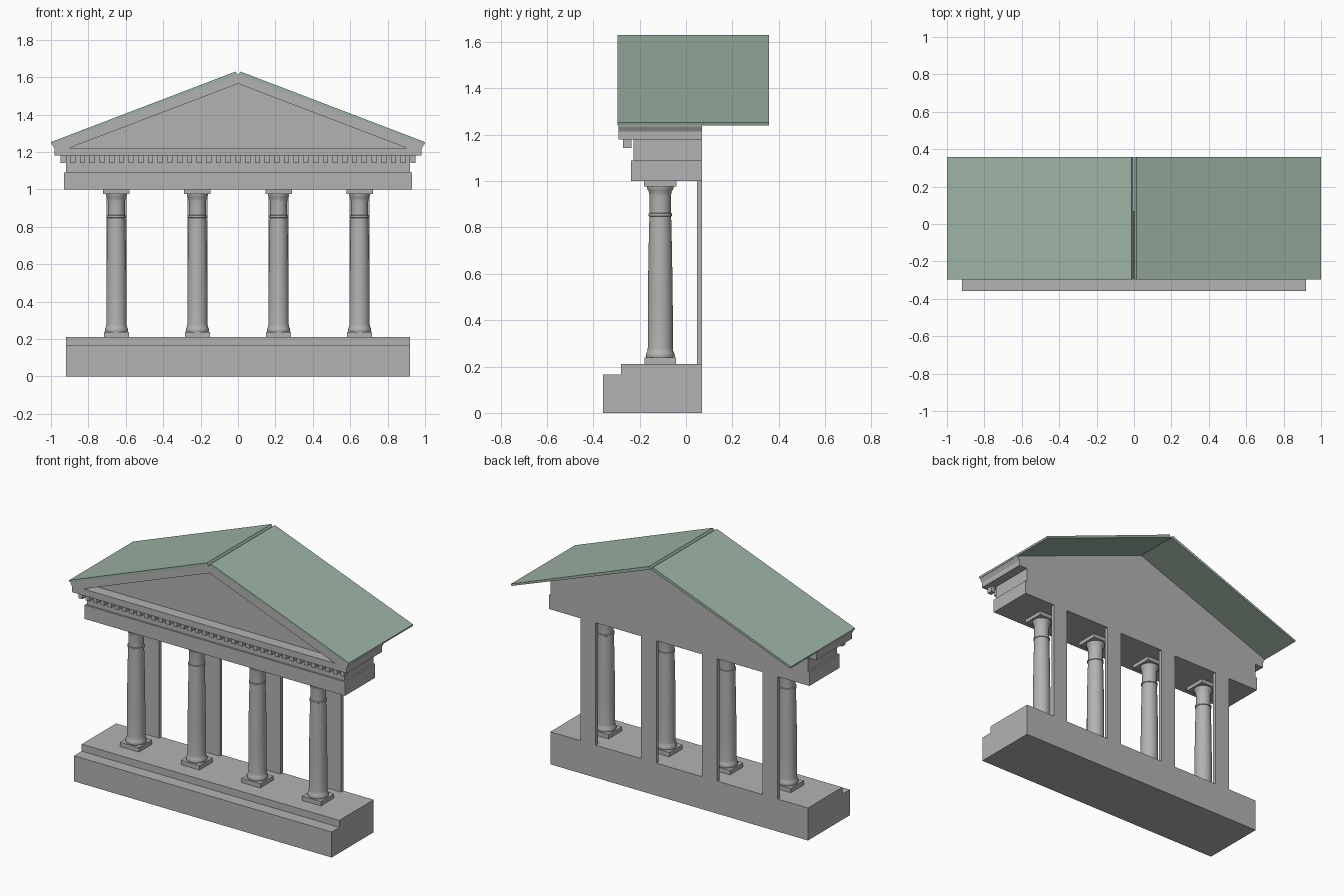
import bpy, bmesh, math

if "Cube" in bpy.data.objects:
    bpy.data.objects.remove(bpy.data.objects["Cube"])

def material(name, rgb):
    m = bpy.data.materials.new(name)
    m.diffuse_color = (*rgb, 1)
    m.use_nodes = True
    m.node_tree.nodes["Principled BSDF"].inputs["Base Color"].default_value = m.diffuse_color
    return m

STONE = material("stone_grey", (0.45, 0.45, 0.45))
GREEN = material("roof_green", (0.34, 0.45, 0.37))

def finish(name, bm, mat):
    bmesh.ops.recalc_face_normals(bm, faces=bm.faces)
    me = bpy.data.meshes.new(name)
    bm.to_mesh(me)
    bm.free()
    me.materials.append(mat)
    ob = bpy.data.objects.new(name, me)
    bpy.context.collection.objects.link(ob)
    return ob

def prism(name, profile, y0, y1, mat=STONE):
    """Extrude an x-z outline from y0 to y1."""
    bm = bmesh.new()
    face = bm.faces.new([bm.verts.new((x, y0, z)) for x, z in profile])
    ext = bmesh.ops.extrude_face_region(bm, geom=[face])
    for v in ext["geom"]:
        if isinstance(v, bmesh.types.BMVert):
            v.co.y = y1
    return finish(name, bm, mat)

def box(name, x0, x1, y0, y1, z0, z1):
    return prism(name, [(x0, z0), (x1, z0), (x1, z1), (x0, z1)], y0, y1)

def lathe(name, profile, x, y, segments=32):
    """Revolve an r-z outline around a vertical axis."""
    bm = bmesh.new()
    rings = []
    for r, z in profile:
        rings.append([bm.verts.new((x + r * math.cos(2 * math.pi * i / segments),
                                    y + r * math.sin(2 * math.pi * i / segments), z))
                      for i in range(segments)])
    for a, b in zip(rings, rings[1:]):
        for i in range(segments):
            j = (i + 1) % segments
            bm.faces.new((a[i], a[j], b[j], b[i]))
    bm.faces.new(rings[0])
    bm.faces.new(rings[-1])
    ob = finish(name, bm, STONE)
    bpy.ops.object.select_all(action='DESELECT')
    ob.select_set(True)
    bpy.context.view_layer.objects.active = ob
    bpy.ops.object.shade_smooth_by_angle(angle=math.radians(35))
    return ob

BACK = 0.07

# Stepped base, extruded along its full width
box("base_lower", -0.92, 0.92, -0.358, BACK, 0, 0.165)
box("base_step", -0.92, 0.92, -0.28, BACK, 0.165, 0.21)

# Columns with square plinth and cap, and a flat pier behind each
COLUMN = [(0.060, 0.238), (0.063, 0.247), (0.060, 0.258), (0.056, 0.266),
          (0.054, 0.28), (0.054, 0.45), (0.051, 0.68), (0.047, 0.848),
          (0.051, 0.850), (0.051, 0.860), (0.046, 0.862), (0.046, 0.935),
          (0.049, 0.955), (0.056, 0.965), (0.057, 0.976)]
CY = -0.111
for i, cx in enumerate((-0.65, -0.217, 0.217, 0.65)):
    box(f"column_plinth_{i}", cx - 0.067, cx + 0.067, CY - 0.067, CY + 0.067, 0.21, 0.238)
    lathe(f"column_shaft_{i}", COLUMN, cx, CY)
    box(f"column_cap_{i}", cx - 0.071, cx + 0.071, CY - 0.071, CY + 0.071, 0.976, 1.0)
    box(f"back_pier_{i}", cx - 0.054, cx + 0.054, 0.047, BACK, 0.21, 1.0)

# Beam and frieze
box("beam", -0.93, 0.93, -0.237, BACK, 1.0, 1.09)
box("frieze", -0.92, 0.92, -0.226, BACK, 1.09, 1.18)

# Row of small blocks under the cornice
COUNT = 37
for i in range(COUNT):
    cx = -0.935 + 1.87 * i / (COUNT - 1)
    box(f"dentil_{i}", cx - 0.014, cx + 0.014, -0.272, -0.236, 1.142, 1.18)

# Gable with a recessed triangle in front
half = [(0.98, 1.18), (0.98, 1.215), (0.992, 1.236), (0.992, 1.243)]
outline = half + [(0, 1.614)] + [(-x, z) for x, z in reversed(half)]
gable = prism("gable", outline, -0.292, BACK)
cutter = prism("gable_cutter", [(-0.9, 1.222), (0.9, 1.222), (0, 1.565)], -0.4, -0.222)
cutter.hide_render = True
cutter.hide_viewport = True
cut = gable.modifiers.new("recess", 'BOOLEAN')
cut.operation = 'DIFFERENCE'
cut.solver = 'EXACT'
cut.object = cutter

# Two thin roof slabs leaving a small groove at the ridge
SLAB = [(0.002, 1.613), (0.013, 1.63), (1.0, 1.253), (0.996, 1.241)]
for side, s in (("left", -1), ("right", 1)):
    prism(f"roof_{side}", [(s * x, z) for x, z in SLAB], -0.296, 0.358, GREEN)
